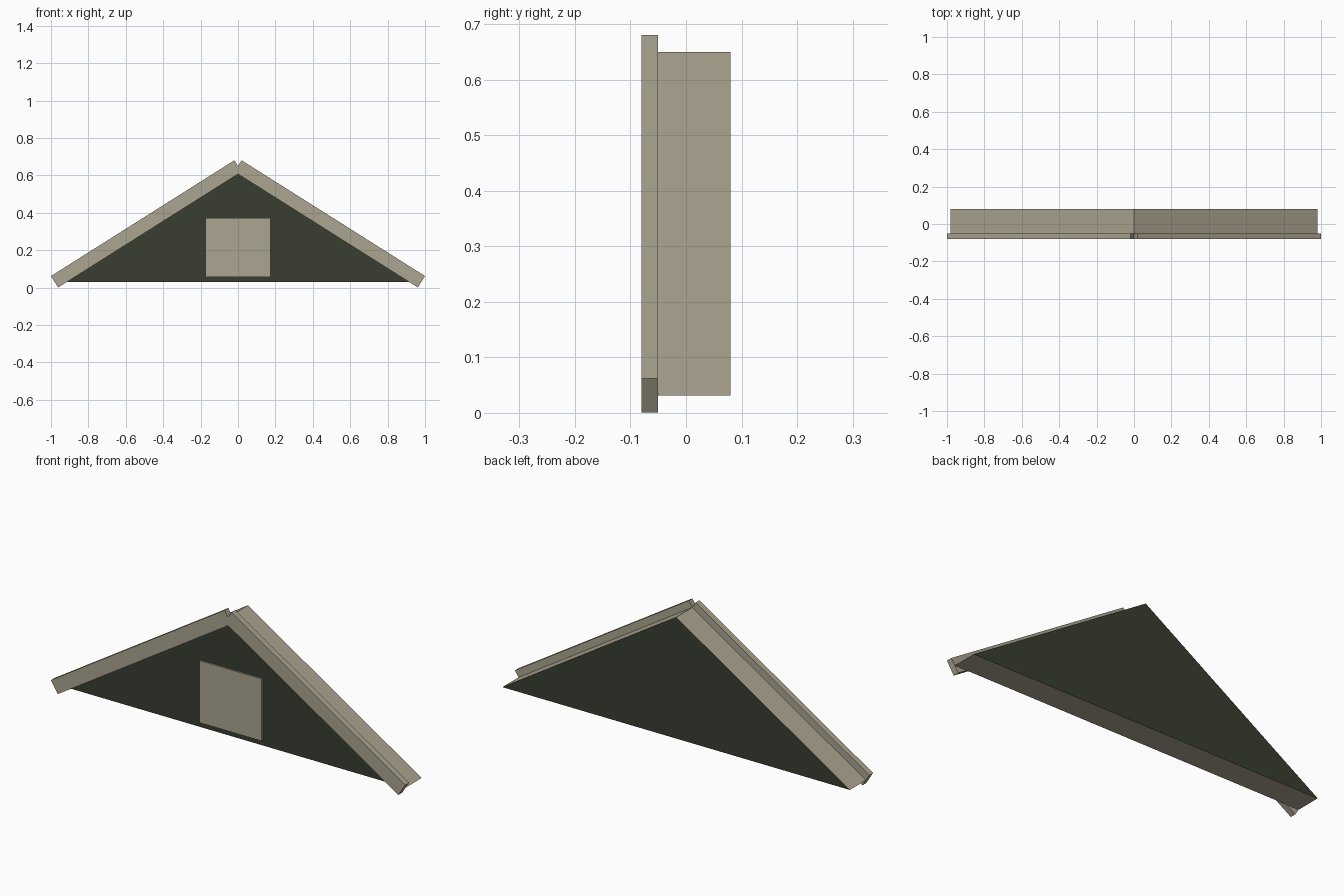
import bpy, bmesh
from mathutils import Vector

if "Cube" in bpy.data.objects:
    bpy.data.objects.remove(bpy.data.objects["Cube"])


def material(name, rgb):
    m = bpy.data.materials.new(name)
    m.diffuse_color = (*rgb, 1)
    m.use_nodes = True
    m.node_tree.nodes["Principled BSDF"].inputs["Base Color"].default_value = m.diffuse_color
    return m


tan = material("tan trim", (0.41, 0.373, 0.28))
green = material("dark green siding", (0.041, 0.047, 0.030))


def prism(name, outline, y0, y1, mats):
    """Extrude an x-z outline from y0 to y1."""
    bm = bmesh.new()
    face = bm.faces.new([bm.verts.new((x, y0, z)) for x, z in outline])
    ext = bmesh.ops.extrude_face_region(bm, geom=[face], use_keep_orig=True)
    verts = [v for v in ext["geom"] if isinstance(v, bmesh.types.BMVert)]
    bmesh.ops.translate(bm, verts=verts, vec=(0, y1 - y0, 0))
    bmesh.ops.recalc_face_normals(bm, faces=bm.faces)
    # with two materials, the front and back take the second
    for f in bm.faces:
        f.material_index = len(mats) - 1 if abs(f.normal.y) > 0.9 else 0
    me = bpy.data.meshes.new(name)
    bm.to_mesh(me)
    bm.free()
    for m in mats:
        me.materials.append(m)
    ob = bpy.data.objects.new(name, me)
    bpy.context.collection.objects.link(ob)
    return ob


eave, ridge = Vector((-0.981, 0.031)), Vector((0, 0.65))

# Gable body: green front and back, tan roof slopes and underside
prism("gable_body", [eave, (-eave.x, eave.y), ridge], -0.05, 0.08, [tan, green])

# Rake boards centred on the roof edges, square-cut ends crossing at the ridge
along = (ridge - eave).normalized()
side = Vector((-along.y, along.x)) * 0.0362
board = prism("rake_boards",
              [eave - side, ridge - side, ridge + side, eave + side],
              -0.08, -0.05, [tan])
mirror = board.modifiers.new("Mirror", 'MIRROR')
mirror.use_mirror_merge = False

# Attic vent panel on the front
prism("vent_panel", [(-0.175, 0.057), (0.175, 0.057), (0.175, 0.373), (-0.175, 0.373)],
      -0.059, -0.05, [tan])
